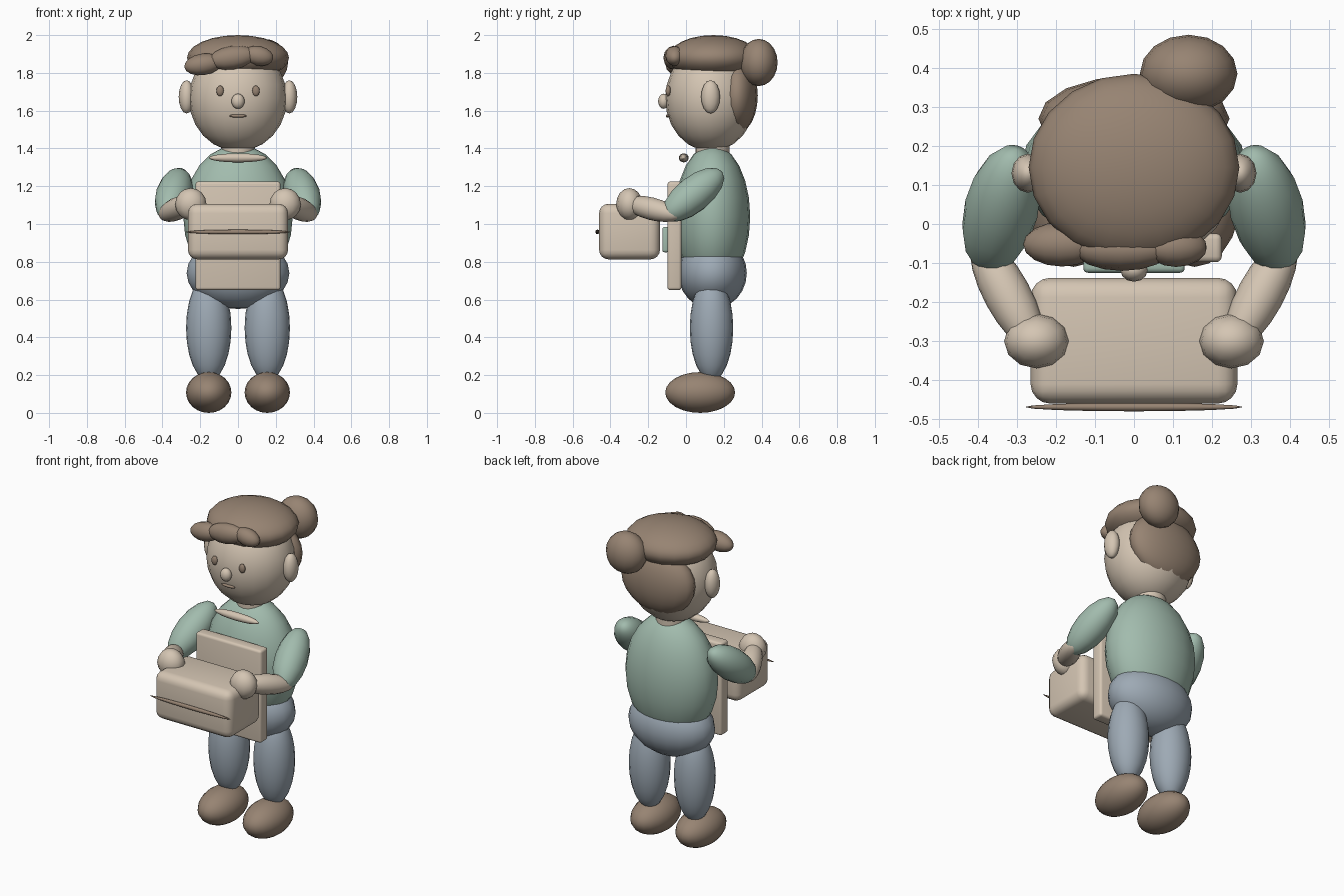
import bpy
from mathutils import Vector

if "Cube" in bpy.data.objects:
    bpy.data.objects.remove(bpy.data.objects["Cube"])


def material(name, rgb):
    m = bpy.data.materials.new(name)
    m.use_nodes = True
    m.diffuse_color = (*rgb, 1)
    m.node_tree.nodes["Principled BSDF"].inputs["Base Color"].default_value = (*rgb, 1)
    return m


TAN = material("warm_tan", (0.66, 0.56, 0.45))
BROWN = material("soft_brown", (0.31, 0.23, 0.17))
GREEN = material("sage_green", (0.36, 0.50, 0.42))
BLUE = material("dusty_blue", (0.34, 0.40, 0.46))


def finish(name, mat, angle=1.0):
    ob = bpy.context.object
    ob.name = name
    ob.data.materials.append(mat)
    bpy.ops.object.shade_smooth_by_angle(angle=angle)
    return ob


def ball(name, mat, center, radii, axis=None, segments=20, rings=12):
    """Ellipsoid; its z radius follows axis when one is given."""
    bpy.ops.mesh.primitive_uv_sphere_add(segments=segments, ring_count=rings, location=center)
    ob = bpy.context.object
    ob.scale = radii
    if axis:
        ob.rotation_euler = Vector(axis).to_track_quat('Z', 'Y').to_euler()
    return finish(name, mat)


def block(name, mat, low, high, bevel, steps=3):
    """Rounded box between two corners."""
    low, high = Vector(low), Vector(high)
    bpy.ops.mesh.primitive_cube_add(size=1, location=(low + high) / 2)
    ob = bpy.context.object
    ob.scale = high - low
    bpy.ops.object.transform_apply(location=False, rotation=False, scale=True)
    mod = ob.modifiers.new("rounded_edges", 'BEVEL')
    mod.width = bevel
    mod.segments = steps
    bpy.ops.object.modifier_apply(modifier=mod.name)
    return finish(name, mat)


# Head and face
ball("head", TAN, (0, 0.13, 1.665), (0.26, 0.24, 0.28))
ball("nose", TAN, (0, -0.118, 1.65), (0.035, 0.03, 0.04), segments=12, rings=8)
ball("mouth", BROWN, (0, -0.095, 1.572), (0.047, 0.012, 0.009), segments=12, rings=8)
bpy.ops.mesh.primitive_cylinder_add(vertices=16, radius=0.09, depth=0.12, location=(0, 0.14, 1.39))
finish("neck", TAN)

# Hair
ball("hair_cap", BROWN, (0, 0.145, 1.88), (0.27, 0.24, 0.12))
ball("hair_back", BROWN, (0, 0.27, 1.68), (0.245, 0.11, 0.2), segments=16)
ball("hair_bun", BROWN, (0.14, 0.385, 1.855), (0.125, 0.1, 0.125), segments=16, rings=10)
ball("fringe_right", BROWN, (-0.185, -0.052, 1.845), (0.057, 0.057, 0.1),
     axis=(1, 0, 0.15), segments=12, rings=8)
ball("fringe_middle", BROWN, (-0.03, -0.065, 1.88), (0.055, 0.062, 0.125),
     axis=(1, 0, 0.15), segments=12, rings=8)
ball("fringe_left", BROWN, (0.108, -0.06, 1.89), (0.05, 0.052, 0.08),
     axis=(1, 0, -0.2), segments=12, rings=8)

# Body
ball("torso", GREEN, (0, 0.14, 1.04), (0.29, 0.2, 0.38))
ball("hips", BLUE, (0, 0.14, 0.74), (0.272, 0.182, 0.19))
ball("collar", TAN, (0, -0.012, 1.35), (0.155, 0.026, 0.024), segments=12, rings=8)

# Paired parts
for side, s in (("left", 1), ("right", -1)):
    ball(side + "_eye", BROWN, (s * 0.095, -0.094, 1.705), (0.02, 0.014, 0.028),
         segments=12, rings=8)
    ball(side + "_ear", TAN, (s * 0.272, 0.13, 1.673), (0.042, 0.05, 0.088),
         segments=12, rings=8)
    ball(side + "_leg", BLUE, (s * 0.155, 0.135, 0.45), (0.12, 0.115, 0.28))
    ball(side + "_shoe", BROWN, (s * 0.155, 0.075, 0.108), (0.12, 0.185, 0.108))
    ball(side + "_sleeve", GREEN, (s * 0.34, 0.038, 1.155), (0.095, 0.095, 0.2),
         axis=(s * 0.19, -0.76, -0.61), segments=16, rings=8)
    ball(side + "_forearm", TAN, (s * 0.325, -0.18, 1.08), (0.06, 0.06, 0.17),
         axis=(s * -0.13, -0.24, 0.06), segments=16, rings=10)
    ball(side + "_hand", TAN, (s * 0.25, -0.3, 1.105), (0.083, 0.07, 0.085),
         segments=12, rings=8)

# Apron, pocket and carried bag
block("apron", TAN, (-0.225, -0.098, 0.65), (0.225, -0.024, 1.225), 0.015)
block("apron_pocket", GREEN, (-0.13, -0.125, 0.85), (0.13, -0.09, 0.985), 0.012)
block("bag", TAN, (-0.265, -0.46, 0.813), (0.265, -0.138, 1.107), 0.05, 4)
ball("bag_strap", BROWN, (0, -0.469, 0.958), (0.28, 0.011, 0.012), segments=16, rings=8)
